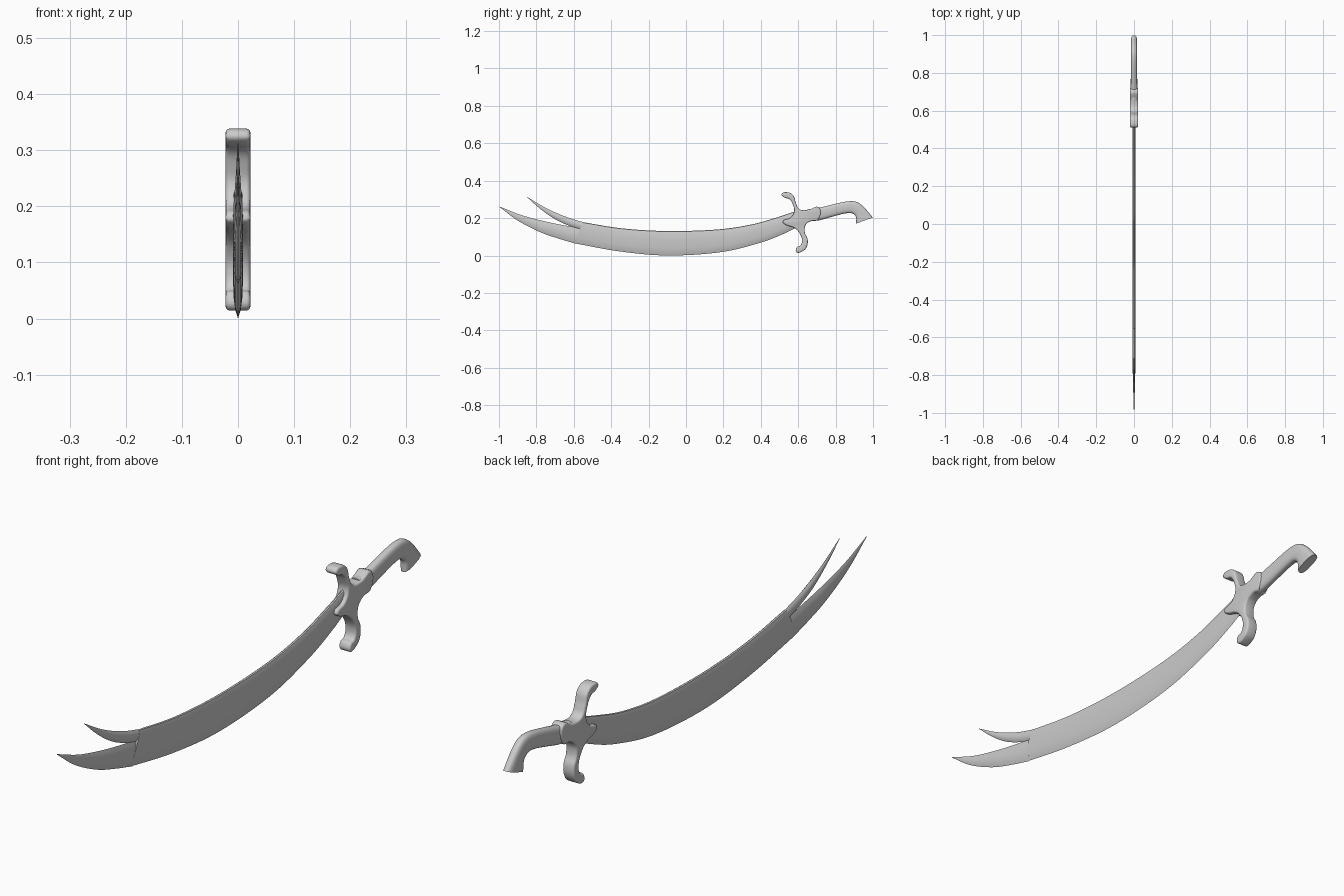
import bpy, bmesh, math
from mathutils import Vector

if "Cube" in bpy.data.objects:
    bpy.data.objects.remove(bpy.data.objects["Cube"])


def spline(pts, n):
    """Catmull-Rom resample of 2D points, n steps per span."""
    p = [Vector(q) for q in pts]
    p = [2 * p[0] - p[1]] + p + [2 * p[-1] - p[-2]]
    out = []
    for i in range(1, len(p) - 2):
        a, b, c, d = p[i - 1:i + 3]
        for k in range(n):
            t = k / n
            out.append(0.5 * (2 * b + (c - a) * t + (2 * a - 5 * b + 4 * c - d) * t * t
                              + (3 * b - a - 3 * c + d) * t ** 3))
    return out + [p[-2]]


def loft(name, low, high, section, scale, n=6, angle=40):
    """Skin a section (x, fraction from low edge to high edge) between two edge curves."""
    bm = bmesh.new()
    lo, hi = spline(low, n), spline(high, n)
    rings = []
    for i, (a, b) in enumerate(zip(lo, hi)):
        s = scale(i / (len(lo) - 1))
        rings.append([bm.verts.new((x * s, *(a.lerp(b, f)))) for x, f in section])
    m = len(section)
    for r, q in zip(rings, rings[1:]):
        for j in range(m):
            bm.faces.new((r[j], r[(j + 1) % m], q[(j + 1) % m], q[j]))
    bm.faces.new(rings[0])
    bm.faces.new(rings[-1])
    bmesh.ops.recalc_face_normals(bm, faces=bm.faces)
    me = bpy.data.meshes.new(name)
    bm.to_mesh(me)
    bm.free()
    ob = bpy.data.objects.new(name, me)
    bpy.context.collection.objects.link(ob)
    smooth(ob, angle)
    return ob


def smooth(ob, angle):
    bpy.ops.object.select_all(action='DESELECT')
    bpy.context.view_layer.objects.active = ob
    ob.select_set(True)
    bpy.ops.object.shade_smooth_by_angle(angle=math.radians(angle))


def mirrored(half):
    return half + [(-x, f) for x, f in reversed(half) if x > 0]


# Blade body: sharp lower edge, rounded spine
body = mirrored([(0, 0), (.005, .12), (.008, .3), (.009, .6), (.0075, .88), (.004, .98), (0, 1)])
loft("blade",
     [(-.60, .066), (-.355, .022), (-.1, 0), (.18, .017), (.39, .066), (.52, .115), (.60, .155)],
     [(-.55, .178), (-.34, .145), (-.1, .131), (.165, .139), (.35, .166), (.49, .205), (.58, .235)],
     body, lambda t: 1, 8)

# Forked tips: both edges sharp
fork = mirrored([(0, 0), (.0055, .18), (.008, .5), (.0055, .82), (0, 1)])
taper = lambda t: min(1, .1 + 1.6 * t)
loft("lower_tip",
     [(-1, .262), (-.9, .187), (-.78, .125), (-.68, .09), (-.58, .061)],
     [(-.999, .263), (-.88, .216), (-.76, .184), (-.66, .163), (-.54, .142)],
     fork, taper)
loft("upper_tip",
     [(-.85, .312), (-.78, .25), (-.71, .2), (-.64, .165), (-.56, .138)],
     [(-.849, .313), (-.76, .26), (-.68, .222), (-.61, .196), (-.53, .173)],
     fork, taper)

# Cross guard with curled arms and pointed langet, as a bevelled outline
outline = [(.511, .327), (.543, .338), (.573, .322), (.588, .28), (.605, .249), (.65, .243),
           (.71, .257), (.703, .19), (.67, .184), (.641, .165), (.635, .125), (.65, .088),
           (.645, .045), (.624, .023), (.591, .018), (.593, .045), (.611, .053), (.62, .08),
           (.607, .12), (.58, .147), (.53, .166), (.517, .18), (.56, .203), (.578, .235),
           (.572, .27), (.553, .301), (.526, .310)]
cu = bpy.data.curves.new("guard", 'CURVE')
cu.dimensions = '2D'
cu.fill_mode = 'BOTH'
cu.resolution_u = 5
cu.bevel_depth, cu.extrude, cu.bevel_resolution, cu.offset = .007, .015, 2, -.007
sp = cu.splines.new('BEZIER')
sp.bezier_points.add(len(outline) - 1)
for bp, (y, z) in zip(sp.bezier_points, outline):
    bp.co = (y, z, 0)
    bp.handle_left_type = bp.handle_right_type = 'AUTO'
sp.use_cyclic_u = True
guard = bpy.data.objects.new("guard", cu)
guard.rotation_euler = (math.pi / 2, 0, math.pi / 2)
bpy.context.collection.objects.link(guard)
bpy.ops.object.select_all(action='DESELECT')
bpy.context.view_layer.objects.active = guard
guard.select_set(True)
bpy.ops.object.convert(target='MESH')
guard = bpy.context.object
bm = bmesh.new()
bm.from_mesh(guard.data)
bmesh.ops.remove_doubles(bm, verts=bm.verts, dist=.0002)
bmesh.ops.recalc_face_normals(bm, faces=bm.faces)
bm.to_mesh(guard.data)
bm.free()
smooth(guard, 40)

# Grip bending down into the flared pommel
oval = []
for k in range(20):
    c, s = math.cos(k * math.tau / 20), math.sin(k * math.tau / 20)
    oval.append((.017 * math.copysign(abs(c) ** .7, c), .5 + .5 * math.copysign(abs(s) ** .7, s)))
loft("grip",
     [(.65, .185), (.705, .187), (.78, .207), (.845, .224), (.885, .226), (.908, .208), (.91, .171)],
     [(.65, .248), (.71, .255), (.78, .272), (.86, .289), (.91, .287), (.95, .26), (.999, .203)],
     oval, lambda t: 1.15 - .15 * min(1, t * 3), 5, 45)
